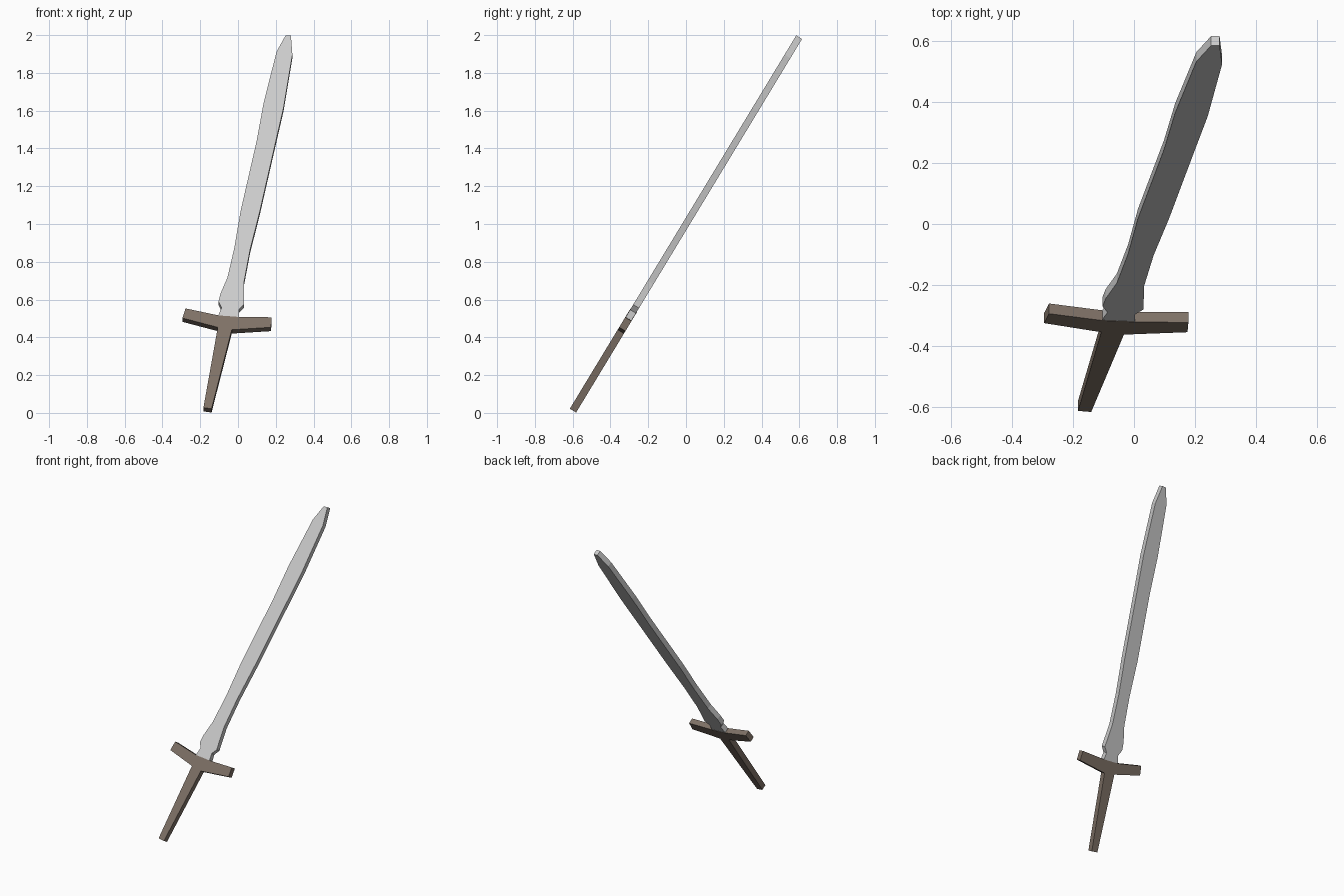
import bpy, bmesh, math
from mathutils import Matrix, Vector

if "Cube" in bpy.data.objects:
    bpy.data.objects.remove(bpy.data.objects["Cube"])

LEAN = math.radians(31.2)          # sword leans back towards +y
D = Vector((0, math.sin(LEAN), math.cos(LEAN)))    # along the sword
N = Vector((0, -math.cos(LEAN), math.sin(LEAN)))   # out of the front face


def material(name, rgb):
    m = bpy.data.materials.new(name)
    m.diffuse_color = (*rgb, 1)
    m.use_nodes = True
    m.node_tree.nodes["Principled BSDF"].inputs["Base Color"].default_value = m.diffuse_color
    return m


def plate(name, outline, thick, mat):
    """Extrude a front-view (x, z) outline into a leaning flat plate."""
    bm = bmesh.new()
    pts = [Vector((x, 0, 1)) + D * ((z - 1.01) / D.z) for x, z in outline]
    face = bm.faces.new([bm.verts.new(p + N * thick / 2) for p in pts])
    ext = bmesh.ops.extrude_face_region(bm, geom=[face], use_keep_orig=True)
    moved = [g for g in ext["geom"] if isinstance(g, bmesh.types.BMVert)]
    bmesh.ops.translate(bm, verts=moved, vec=-N * thick)
    bmesh.ops.recalc_face_normals(bm, faces=bm.faces)
    me = bpy.data.meshes.new(name)
    bm.to_mesh(me)
    bm.free()
    me.materials.append(mat)
    ob = bpy.data.objects.new(name, me)
    bpy.context.collection.objects.link(ob)
    return ob


steel = material("blade steel", (0.60, 0.60, 0.60))
wood = material("hilt brown", (0.21, 0.165, 0.133))

# Blade: left edge going up, cut tip, right edge going down
plate("blade", [
    (-0.103, 0.50), (-0.103, 0.52), (-0.087, 0.558), (-0.103, 0.59),
    (-0.093, 0.632), (-0.056, 0.717), (-0.019, 0.876), (0.013, 1.066),
    (0.098, 1.437), (0.135, 1.638), (0.204, 1.913), (0.252, 1.999),
    (0.280, 1.999), (0.288, 1.897), (0.241, 1.616), (0.198, 1.43),
    (0.115, 1.066), (0.064, 0.865), (0.033, 0.70), (0.031, 0.574),
    (0.004, 0.547), (0.004, 0.50)], 0.036, steel)

# Hilt: grip and bent crossguard in one piece
plate("hilt", [
    (-0.183, 0.028), (-0.107, 0.453), (-0.294, 0.502), (-0.278, 0.553),
    (-0.103, 0.516), (0.004, 0.508), (0.178, 0.506), (0.175, 0.453),
    (-0.033, 0.44), (-0.140, 0.022)], 0.039, wood)
